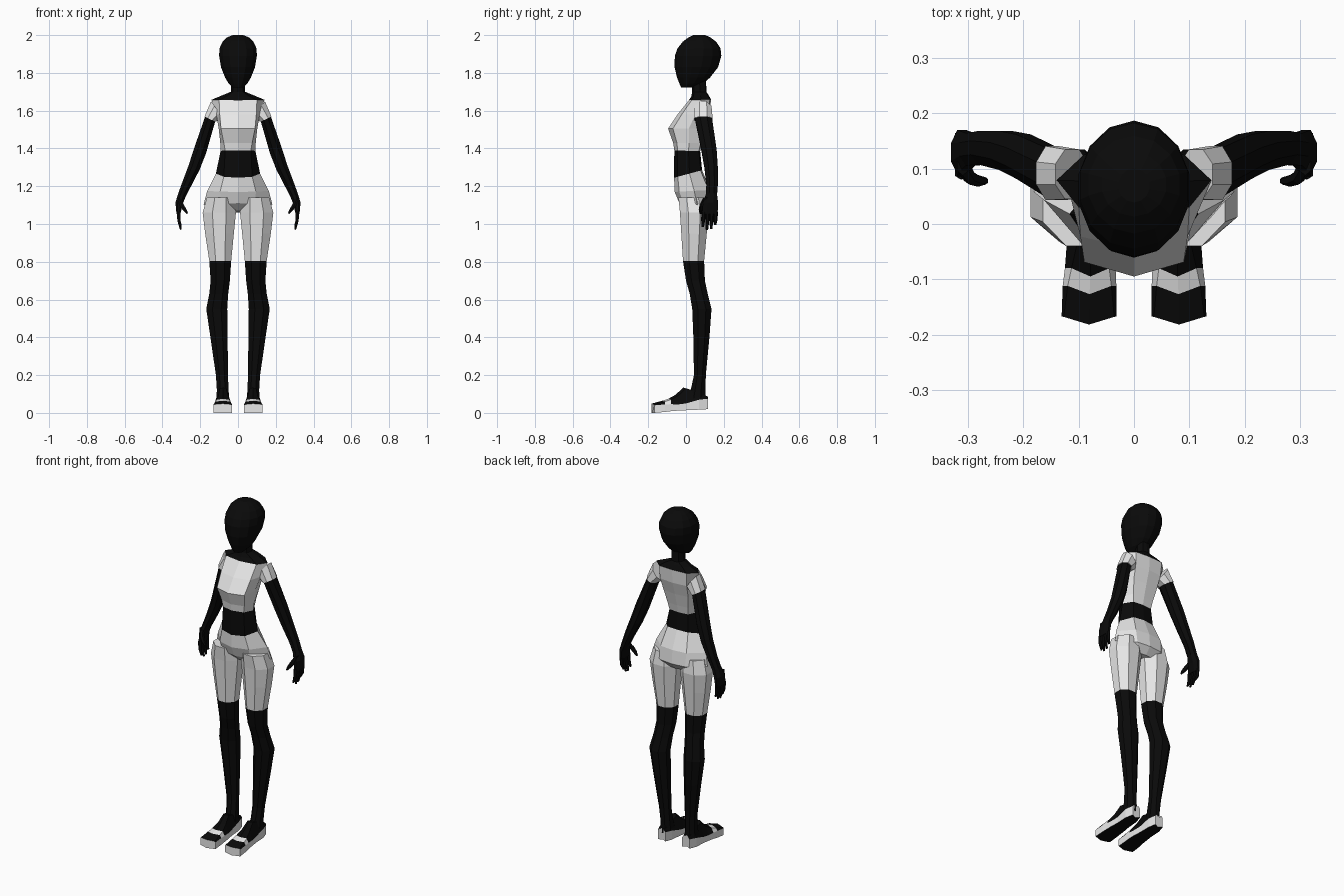
import bpy, bmesh, math


def material(name, rgb):
    m = bpy.data.materials.new(name)
    m.diffuse_color = (*rgb, 1)
    return m


BLACK = material("black", (0.003, 0.003, 0.003))
WHITE = material("white", (0.8, 0.8, 0.8))


def loft(name, rings, mats, mirror=False, rule=None):
    """Skin a list of equal-length point rings, cap the ends."""
    bm = bmesh.new()
    vs = [[bm.verts.new(p) for p in r] for r in rings]
    n = len(rings[0])
    for j in range(len(vs) - 1):
        for i in range(n):
            k = (i + 1) % n
            f = bm.faces.new((vs[j][i], vs[j][k], vs[j + 1][k], vs[j + 1][i]))
            if rule:
                f.material_index = rule(j, i)
    for j, r in ((-1, vs[0]), (-2, vs[-1])):
        f = bm.faces.new(r)
        if rule:
            f.material_index = rule(j, 0)
    bmesh.ops.recalc_face_normals(bm, faces=bm.faces[:])
    me = bpy.data.meshes.new(name)
    bm.to_mesh(me)
    bm.free()
    for m in mats:
        me.materials.append(m)
    ob = bpy.data.objects.new(name, me)
    bpy.context.collection.objects.link(ob)
    if mirror:
        ob.modifiers.new("mirror", 'MIRROR').use_mirror_merge = False
    return ob


def oval(z, x0, x1, y0, y1, n=8):
    """Horizontal n-sided ring filling a box, flat side to the front."""
    pts = []
    s = 1 / math.cos(math.pi / n)
    for i in range(n):
        a = 2 * math.pi * (i + 0.5) / n
        pts.append(((x0 + x1) / 2 + (x1 - x0) / 2 * s * math.cos(a),
                    (y0 + y1) / 2 + (y1 - y0) / 2 * s * math.sin(a), z))
    return pts


def body(zf, zb, w, yf, yb, cw):
    """Symmetric trunk ring: front centre, front corner, side, back corner, back centre."""
    d = yb - yf
    half = [(0, yf), (cw, yf + 0.13 * d), (w, yf + 0.55 * d), (cw * 0.9, yb - 0.05 * d), (0, yb)]
    full = half + [(-x, y) for x, y in half[3:0:-1]]
    return [(x, y, zf + (zb - zf) * (y - yf) / d) for x, y in full]


def limb(x, y, z, ru, rv, deg, n=8):
    """Ring tilted in the xz plane, for arms and fingers."""
    c, s = math.cos(math.radians(deg)), math.sin(math.radians(deg))
    pts = []
    for i in range(n):
        a = 2 * math.pi * (i + 0.5) / n
        u, v = ru * 1.06 * math.cos(a), rv * 1.06 * math.sin(a)
        pts.append((x + u * c, y + v, z + u * s))
    return pts


# Trunk
waist = body(1.245, 1.285, 0.117, -0.063, 0.085, 0.075)
hem = body(1.39, 1.385, 0.092, -0.062, 0.075, 0.068)
collar = body(1.655, 1.66, 0.14, 0.015, 0.132, 0.1)
loft("belly", [waist, hem], [BLACK])
loft("shirt", [
    hem,
    body(1.43, 1.43, 0.094, -0.068, 0.085, 0.075),
    body(1.505, 1.505, 0.102, -0.095, 0.105, 0.09),
    body(1.58, 1.58, 0.115, -0.045, 0.127, 0.097),
    collar], [WHITE])
loft("shoulders", [
    collar,
    body(1.675, 1.685, 0.085, 0.028, 0.118, 0.06),
    body(1.70, 1.70, 0.038, 0.033, 0.108, 0.026),
    body(1.78, 1.78, 0.035, 0.028, 0.106, 0.026)], [BLACK])
loft("hips", [
    waist,
    body(1.17, 1.18, 0.163, -0.06, 0.128, 0.095),
    body(1.11, 1.10, 0.182, -0.035, 0.135, 0.09),
    body(1.068, 1.06, 0.10, 0.015, 0.10, 0.05)], [WHITE])

# Head: height, half width, front, back
loft("head", [oval(z, -w, w, a, b, 14) for z, w, a, b in (
    (1.722, 0.028, -0.024, 0.03), (1.745, 0.05, -0.034, 0.09),
    (1.775, 0.068, -0.045, 0.125), (1.83, 0.09, -0.058, 0.167),
    (1.89, 0.1, -0.056, 0.184), (1.93, 0.098, -0.042, 0.18),
    (1.965, 0.082, -0.015, 0.157), (1.988, 0.058, 0.015, 0.128),
    (2.0, 0.028, 0.04, 0.1))], [BLACK])

# Legs
knee_top = oval(0.805, 0.036, 0.152, -0.016, 0.096)
loft("short_leg", [
    oval(1.14, 0.02, 0.165, -0.04, 0.11),
    oval(1.06, 0.011, 0.187, -0.032, 0.12),
    oval(0.95, 0.022, 0.174, -0.025, 0.11),
    knee_top], [WHITE], True)
loft("lower_leg", [knee_top] + [oval(*r) for r in (
    (0.70, 0.043, 0.145, 0.0, 0.1), (0.63, 0.052, 0.152, 0.02, 0.115),
    (0.55, 0.057, 0.168, 0.033, 0.135), (0.40, 0.055, 0.146, 0.039, 0.124),
    (0.20, 0.053, 0.117, 0.042, 0.105), (0.12, 0.05, 0.112, 0.025, 0.103),
    (0.06, 0.045, 0.115, 0.01, 0.105))], [BLACK], True)


# Feet: slices from heel to toe with a pointed middle line
def slice_(y, x0, x1, zb, zs, zt, inset):
    m, p = (x0 + x1) / 2, 0.015
    return [(x0, y, zb), (m, y - p, zb), (x1, y, zb), (x1, y, zs),
            (x1 - inset, y, zt), (m, y - p, zt + 0.004), (x0 + inset, y, zt), (x0, y, zs)]


def foot_colour(j, i):
    if j < 0:
        return 1                       # heel and toe faces
    if i in (2, 7):
        return 1                       # sole sides
    return 1 if j == 4 and i > 2 else 0   # strap across the toes


loft("foot", [slice_(*r) for r in (
    (0.116, 0.055, 0.105, 0.02, 0.075, 0.085, 0.008),
    (0.07, 0.043, 0.118, 0.017, 0.07, 0.11, 0.012),
    (0.0, 0.04, 0.118, 0.014, 0.05, 0.13, 0.022),
    (-0.04, 0.035, 0.122, 0.012, 0.045, 0.092, 0.018),
    (-0.08, 0.033, 0.125, 0.009, 0.046, 0.07, 0.012),
    (-0.112, 0.032, 0.129, 0.005, 0.045, 0.06, 0.009),
    (-0.167, 0.032, 0.131, 0.0, 0.04, 0.045, 0.004))],
    [BLACK, WHITE], True, foot_colour)

# Sleeves and arms
cuff = limb(0.148, 0.092, 1.555, 0.033, 0.05, 26)
loft("sleeve", [limb(0.112, 0.09, 1.607, 0.054, 0.046, 55), cuff], [WHITE], True)
loft("arm", [limb(*r) for r in (
    (0.146, 0.092, 1.56, 0.030, 0.046, 25),
    (0.20, 0.122, 1.39, 0.035, 0.041, 22), (0.232, 0.133, 1.30, 0.032, 0.036, 23),
    (0.272, 0.138, 1.21, 0.026, 0.031, 22), (0.296, 0.135, 1.155, 0.022, 0.03, 20),
    (0.312, 0.130, 1.11, 0.02, 0.041, 12), (0.315, 0.126, 1.055, 0.011, 0.042, -5))],
    [BLACK], True)
for k, (y, tip) in enumerate(((0.093, 0.985), (0.115, 0.97), (0.137, 0.975), (0.158, 0.995))):
    loft("finger_%d" % (k + 1), [limb(*r, 6) for r in (
        (0.315, y, 1.065, 0.01, 0.011, -5),
        (0.313, y - 0.002, 1.02, 0.009, 0.01, -12),
        (0.303, y - 0.004, tip, 0.005, 0.006, -18))], [BLACK], True)
loft("thumb", [limb(*r, 6) for r in (
    (0.31, 0.105, 1.135, 0.013, 0.016, 30), (0.298, 0.085, 1.10, 0.012, 0.013, -30),
    (0.282, 0.078, 1.075, 0.01, 0.01, -30), (0.268, 0.078, 1.055, 0.005, 0.006, -30))],
    [BLACK], True)
